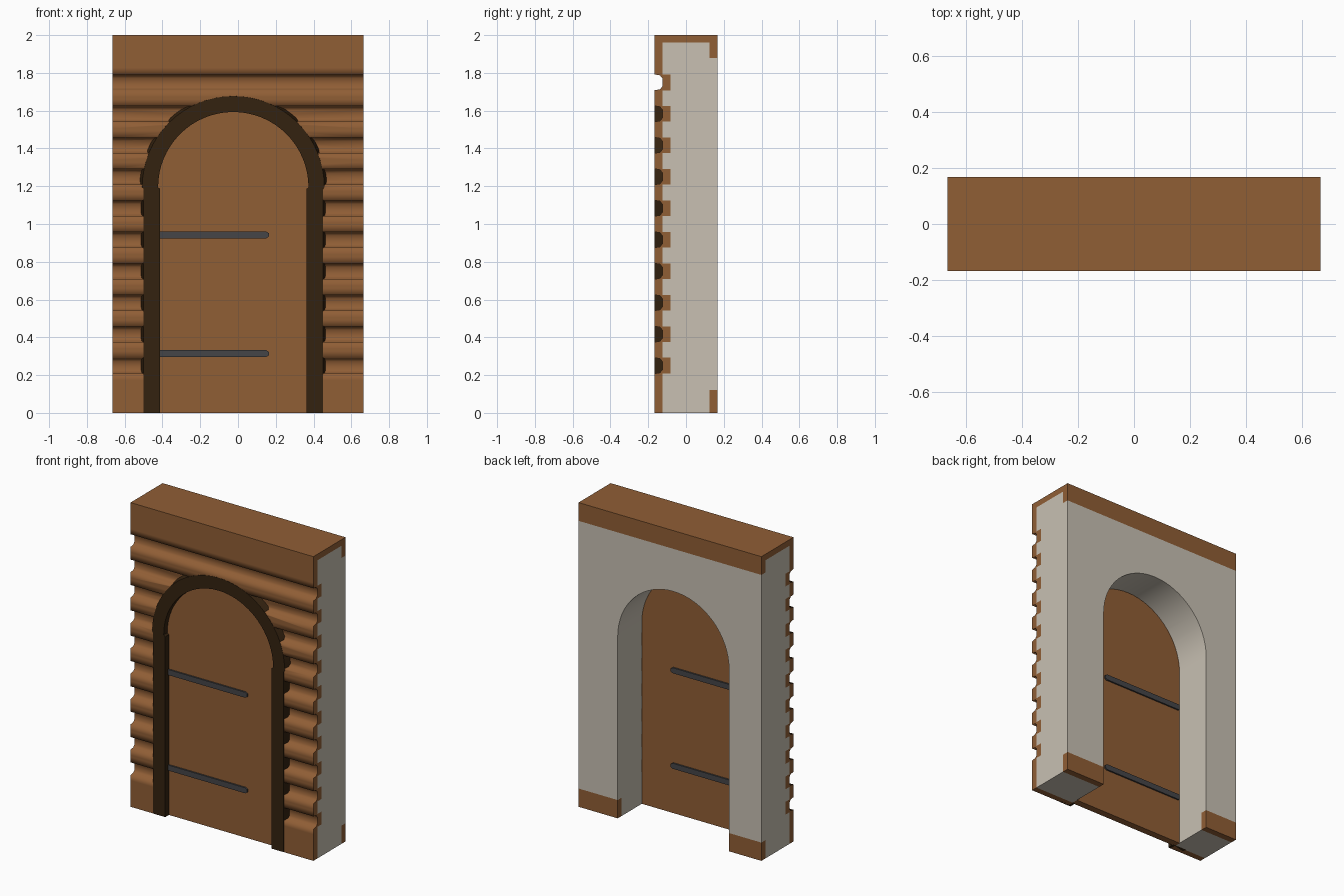
import bpy, bmesh, math

if "Cube" in bpy.data.objects:
    bpy.data.objects.remove(bpy.data.objects["Cube"], do_unlink=True)


def material(name, rgb):
    m = bpy.data.materials.new(name)
    m.use_nodes = True
    m.diffuse_color = (*rgb, 1)
    m.node_tree.nodes["Principled BSDF"].inputs["Base Color"].default_value = (*rgb, 1)
    return m


WOOD = material("brown_wood", (0.28, 0.112, 0.036))
PLASTER = material("pale_plaster", (0.58, 0.53, 0.45))
DARK = material("dark_wood", (0.034, 0.016, 0.005))
IRON = material("grey_iron", (0.06, 0.06, 0.064))

HALF_W, FRONT, BACK = 0.665, -0.167, 0.167
SEAM, LIP = -0.125, 0.042          # wood/plaster joint and board thickness
CX, SPRING = -0.025, 1.195         # arch centre


def finish(name, bm, mat):
    bmesh.ops.recalc_face_normals(bm, faces=bm.faces)
    me = bpy.data.meshes.new(name)
    bm.to_mesh(me)
    bm.free()
    ob = bpy.data.objects.new(name, me)
    bpy.context.collection.objects.link(ob)
    if mat:
        me.materials.append(mat)
    return ob


def prism(name, pts, axis, a, b, mat, smooth_sides=0):
    """Extrude a yz outline along x, or an xz outline along y."""
    bm = bmesh.new()
    put = (lambda p, t: (t, p[0], p[1])) if axis == "x" else (lambda p, t: (p[0], t, p[1]))
    r1 = [bm.verts.new(put(p, a)) for p in pts]
    r2 = [bm.verts.new(put(p, b)) for p in pts]
    n = len(pts)
    for i in range(n):
        j = (i + 1) % n
        bm.faces.new((r1[i], r1[j], r2[j], r2[i])).smooth = i < smooth_sides
    bm.faces.new(r1)
    bm.faces.new(r2[::-1])
    return finish(name, bm, mat)


def arch(r, leg=None, bottom=0.0, n=32):
    """Open arch path from the lower right, over the top, to the lower left."""
    leg = leg or r
    arc = [(CX + r * math.cos(math.pi * i / n), SPRING + r * math.sin(math.pi * i / n))
           for i in range(n + 1)]
    foot = SPRING - 0.01
    return ([(CX + leg, bottom), (CX + leg, foot)] + arc
            + [(CX - leg, foot), (CX - leg, bottom)])


def select(ob):
    bpy.ops.object.select_all(action="DESELECT")
    ob.select_set(True)
    bpy.context.view_layer.objects.active = ob


# Log siding profile: soft-edged grooves in front, teeth let into the plaster behind
front, seam = [(FRONT, 0)], [(SEAM, 0)]
for k in range(10):
    lo = 0.208 + k / 6
    hi = lo + 0.084
    front += [(FRONT, lo - 0.035), (FRONT, lo), (-0.138, lo + 0.005), (SEAM, lo + 0.02),
              (SEAM, hi - 0.02), (-0.138, hi - 0.005), (FRONT, hi), (FRONT, hi + 0.035)]
    seam += [(SEAM, lo), (SEAM + LIP, lo), (SEAM + LIP, hi), (SEAM, hi)]
front.append((FRONT, 2))
seam.append((SEAM, 1.96))
step = BACK - LIP
cornice = [(step, 1.96), (step, 1.88), (BACK, 1.88)]

# Wall layers, all pierced by the arched opening
siding = prism("log_siding_and_cornice", front + [(BACK, 2)] + cornice[::-1] + seam[::-1],
               "x", -HALF_W, HALF_W, WOOD, len(front) - 1)
core = prism("plaster_wall", seam + cornice + [(BACK, 0.12), (step, 0.12), (step, 0)],
             "x", -HALF_W, HALF_W, PLASTER)
skirting = prism("back_skirting", [(step, 0), (BACK, 0), (BACK, 0.12), (step, 0.12)],
                 "x", -HALF_W, HALF_W, WOOD)

cutter = prism("opening_cutter", arch(0.405, bottom=-0.2), "y", -0.4, 0.4, None)
cutter.hide_render = True
for ob in (siding, core, skirting):
    mod = ob.modifiers.new("opening", "BOOLEAN")
    mod.operation = "DIFFERENCE"
    mod.solver = "EXACT"
    mod.object = cutter
    select(ob)
    bpy.ops.object.modifier_apply(modifier=mod.name)
bpy.data.objects.remove(cutter, do_unlink=True)
select(core)
bpy.ops.object.shade_smooth_by_angle(angle=math.radians(35))

# Dark arched frame, slightly wider at its back
bm = bmesh.new()
section = [(0.398, 0.387, FRONT - 0.001), (0.482, 0.475, FRONT - 0.001),
           (0.497, 0.49, -0.12), (0.398, 0.387, -0.12)]
rails = [[bm.verts.new((x, y, z)) for x, z in arch(r, leg)] for r, leg, y in section]
for a, b in zip(rails, rails[1:] + rails[:1]):
    for i in range(len(a) - 1):
        bm.faces.new((a[i], a[i + 1], b[i + 1], b[i]))
for end in (0, -1):
    bm.faces.new([rail[end] for rail in rails])
frame = finish("arch_frame", bm, DARK)
select(frame)
bpy.ops.object.shade_smooth_by_angle(angle=math.radians(35))

# Door leaf and its strap hinges, which show on both faces
prism("door", arch(0.407), "y", -0.13, -0.084, WOOD)
for label, z in (("lower", 0.314), ("upper", 0.942)):
    h = 0.018
    outline = [(-0.42, z - h), (0.15, z - h), (0.163, z - h / 2),
               (0.163, z + h / 2), (0.15, z + h), (-0.42, z + h)]
    prism(label + "_strap_hinge", outline, "y", -0.14, -0.074, IRON)
